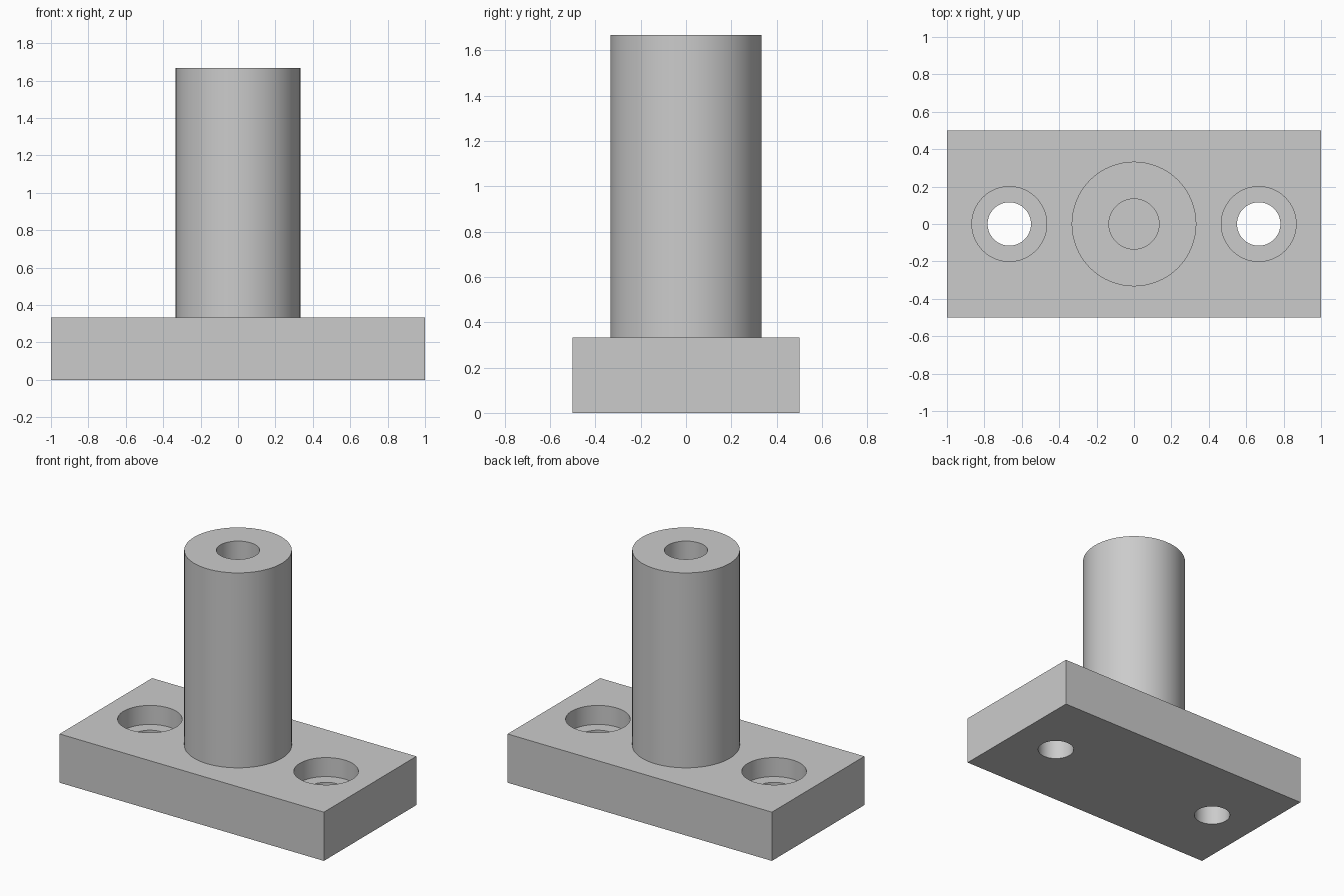
import bpy
import math

cube = bpy.data.objects.get("Cube")
if cube:
    bpy.data.objects.remove(cube, do_unlink=True)

PLATE_H = 1 / 3
TOP = 5 / 3
HOLE_X = 2 / 3

# Plain grey metal
grey = bpy.data.materials.new("grey metal")
grey.use_nodes = True
colour = (0.6, 0.6, 0.6, 1)
grey.diffuse_color = colour
grey.node_tree.nodes["Principled BSDF"].inputs["Base Color"].default_value = colour


def cylinder(name, radius, bottom, top, x=0):
    bpy.ops.mesh.primitive_cylinder_add(
        vertices=64, radius=radius, depth=top - bottom,
        location=(x, 0, (bottom + top) / 2))
    obj = bpy.context.object
    obj.name = name
    obj.data.materials.append(grey)
    return obj


def combine(target, tool, operation):
    mod = target.modifiers.new(operation.lower(), 'BOOLEAN')
    mod.operation = operation
    mod.solver = 'EXACT'
    mod.object = tool
    bpy.context.view_layer.objects.active = target
    bpy.ops.object.modifier_apply(modifier=mod.name)
    bpy.data.objects.remove(tool, do_unlink=True)


# Rectangular base plate
bpy.ops.mesh.primitive_cube_add(size=1, location=(0, 0, PLATE_H / 2))
base = bpy.context.object
base.name = "flanged_post"
base.scale = (2, 1, PLATE_H)
bpy.ops.object.transform_apply(location=True, rotation=False, scale=True)
base.data.materials.append(grey)

# Upright post with a blind bore in its top
combine(base, cylinder("post", 1 / 3, PLATE_H / 2, TOP), 'UNION')
combine(base, cylinder("post_bore", 0.134, TOP - 0.67, TOP + 0.1), 'DIFFERENCE')

# Counterbored mounting holes on both sides
for side in (-1, 1):
    x = side * HOLE_X
    combine(base, cylinder("bolt_hole", 0.116, -0.1, PLATE_H + 0.1, x), 'DIFFERENCE')
    combine(base, cylinder("counterbore", 0.2, PLATE_H - 0.13, PLATE_H + 0.1, x), 'DIFFERENCE')

# Smooth round walls, crisp edges
bpy.ops.object.select_all(action='DESELECT')
base.select_set(True)
bpy.context.view_layer.objects.active = base
bpy.ops.object.shade_smooth_by_angle(angle=math.radians(30))
